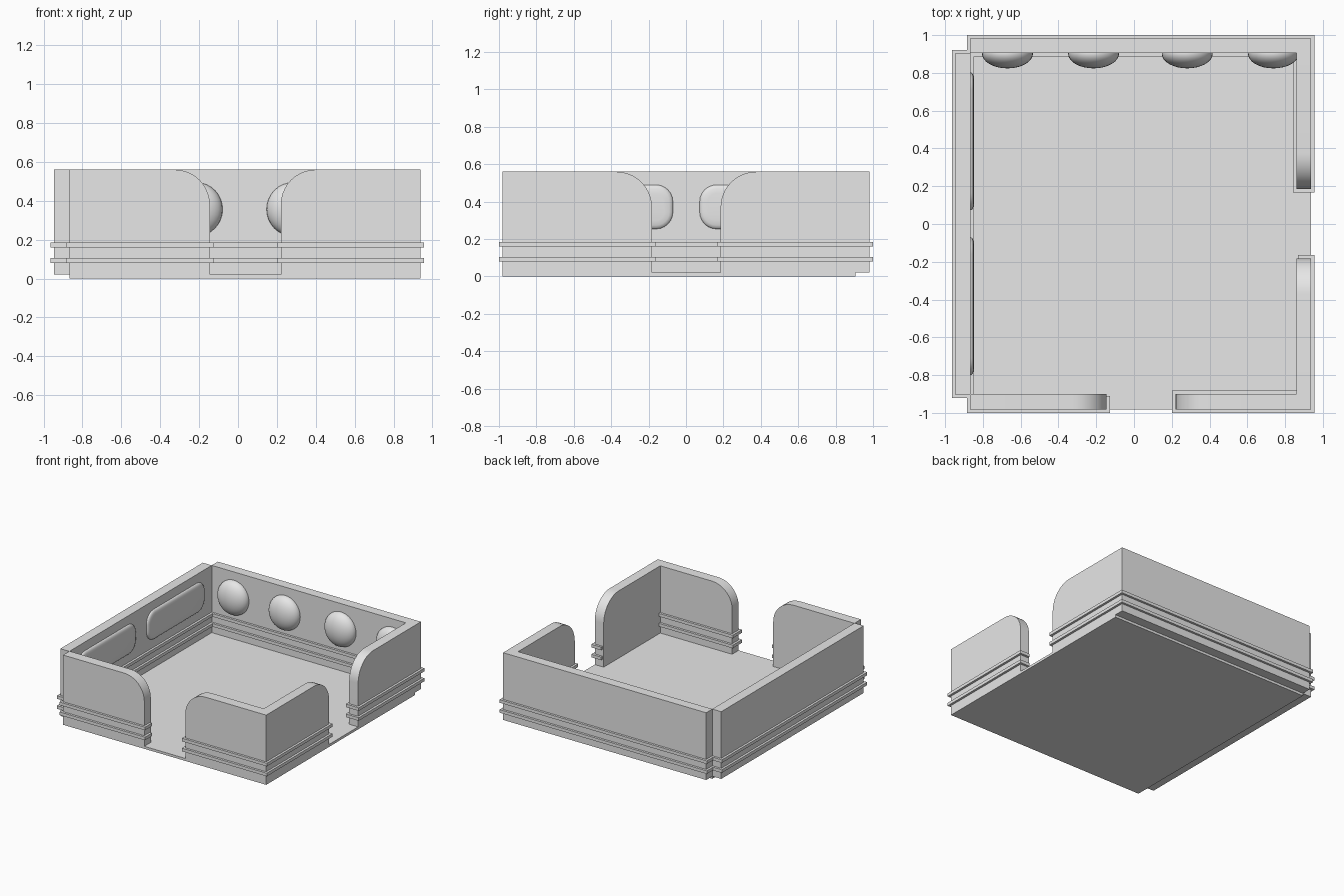
import bpy, bmesh, math

if "Cube" in bpy.data.objects:
    bpy.data.objects.remove(bpy.data.objects["Cube"])

grey = bpy.data.materials.new("plain grey")
grey.diffuse_color = (0.8, 0.8, 0.8, 1)
grey.use_nodes = True
grey.node_tree.nodes["Principled BSDF"].inputs["Base Color"].default_value = grey.diffuse_color

TOP, FLOOR = 0.56, 0.02
LIP = 0.018          # how far the trim stands out from the walls
BANDS = [(0.08, 0.105), (0.16, 0.185)]


def finish(bm, name, angle=30):
    bmesh.ops.recalc_face_normals(bm, faces=bm.faces)
    mesh = bpy.data.meshes.new(name)
    bm.to_mesh(mesh)
    bm.free()
    mesh.materials.append(grey)
    ob = bpy.data.objects.new(name, mesh)
    bpy.context.collection.objects.link(ob)
    bpy.ops.object.select_all(action='DESELECT')
    ob.select_set(True)
    bpy.context.view_layer.objects.active = ob
    bpy.ops.object.shade_smooth_by_angle(angle=math.radians(angle))
    return ob


def box(name, x0, x1, y0, y1, z0, z1):
    bm = bmesh.new()
    bmesh.ops.create_cube(bm, size=1)
    for v in bm.verts:
        v.co.x = x0 if v.co.x < 0 else x1
        v.co.y = y0 if v.co.y < 0 else y1
        v.co.z = z0 if v.co.z < 0 else z1
    return finish(bm, name)


def arc(cu, cz, r, a0, a1, n=10):
    return [(cu + r * math.cos(math.radians(a0 + (a1 - a0) * i / n)),
             cz + r * math.sin(math.radians(a0 + (a1 - a0) * i / n)))
            for i in range(n + 1)]


def gate_wall(name, axis, corner, gap, v0, v1, r):
    """Wall running along an axis, its top corner rounded at the gap end."""
    s = 1 if gap > corner else -1
    curve = [(gap - s * r + s * u, z) for u, z in arc(0, TOP - r, r, 0, 90)]
    profile = [(corner, FLOOR), (gap, FLOOR)] + curve + [(corner, TOP)]
    bm = bmesh.new()
    face = bm.faces.new([bm.verts.new((u, v0, z) if axis == 'x' else (v0, u, z))
                         for u, z in profile])
    new = bmesh.ops.extrude_face_region(bm, geom=[face])['geom']
    shift = (0, v1 - v0, 0) if axis == 'x' else (v1 - v0, 0, 0)
    bmesh.ops.translate(bm, vec=shift,
                        verts=[g for g in new if isinstance(g, bmesh.types.BMVert)])
    finish(bm, name)


def trim(name, x0, x1, y0, y1, in_x0=LIP, in_y1=LIP):
    """Two thin bands wrapped around a wall."""
    for i, (z0, z1) in enumerate(BANDS):
        box(f"{name}_trim_{i + 1}", x0 - in_x0, x1 + LIP, y0 - LIP, y1 + in_y1, z0, z1)


# floor slab
box("floor", -0.867, 0.938, -0.982, 0.905, 0, FLOOR)

# solid walls with trim
box("back_wall", -0.867, 0.938, 0.904, 0.982, FLOOR, TOP)
trim("back_wall", -0.867, 0.938, 0.904, 0.982)
box("left_wall", -0.946, -0.866, -0.904, 0.904, FLOOR, TOP)
trim("left_wall", -0.946, -0.866, -0.904, 0.904)

# front walls either side of the entrance
gate_wall("front_left_wall", 'x', -0.867, -0.145, -0.982, -0.9, 0.18)
trim("front_left_wall", -0.867, -0.145, -0.982, -0.9, in_y1=-0.01)
gate_wall("front_right_wall", 'x', 0.938, 0.22, -0.982, -0.9, 0.18)
trim("front_right_wall", 0.22, 0.938, -0.982, -0.9)

# right walls either side of the entrance
gate_wall("right_front_wall", 'y', -0.905, -0.182, 0.859, 0.938, 0.19)
trim("right_front_wall", 0.859, 0.938, -0.905, -0.182, in_x0=-0.01)
gate_wall("right_back_wall", 'y', 0.905, 0.185, 0.859, 0.938, 0.19)
trim("right_back_wall", 0.859, 0.938, 0.185, 0.905)

# oval bumps on the back wall
for i, x in enumerate((-0.67, -0.214, 0.282, 0.738)):
    bm = bmesh.new()
    bmesh.ops.create_uvsphere(bm, u_segments=32, v_segments=16, radius=1)
    bmesh.ops.scale(bm, vec=(0.135, 0.078, 0.138), verts=bm.verts)
    bmesh.ops.translate(bm, vec=(x, 0.902, 0.356), verts=bm.verts)
    finish(bm, f"bump_{i + 1}", 60)

# pillow panels with rounded corners on the left wall
for i, yc in enumerate((-0.435, 0.438)):
    bm = bmesh.new()
    rings = []
    for inset, x in ((0, -0.88), (0, -0.863), (0.006, -0.855), (0.02, -0.85), (0.045, -0.847)):
        hy, hz, r = 0.365 - inset, 0.118 - inset, 0.09 - inset
        pts = []
        for k, (sy, sz) in enumerate(((1, 1), (-1, 1), (-1, -1), (1, -1))):
            pts += arc(yc + sy * (hy - r), 0.372 + sz * (hz - r), r, 90 * k, 90 * k + 90, 6)
        rings.append([bm.verts.new((x, y, z)) for y, z in pts])
    for a, b in zip(rings, rings[1:]):
        for k in range(len(a)):
            j = (k + 1) % len(a)
            bm.faces.new((a[k], a[j], b[j], b[k]))
    bm.faces.new(rings[0])
    bm.faces.new(rings[-1])
    finish(bm, f"wall_panel_{i + 1}", 60)
